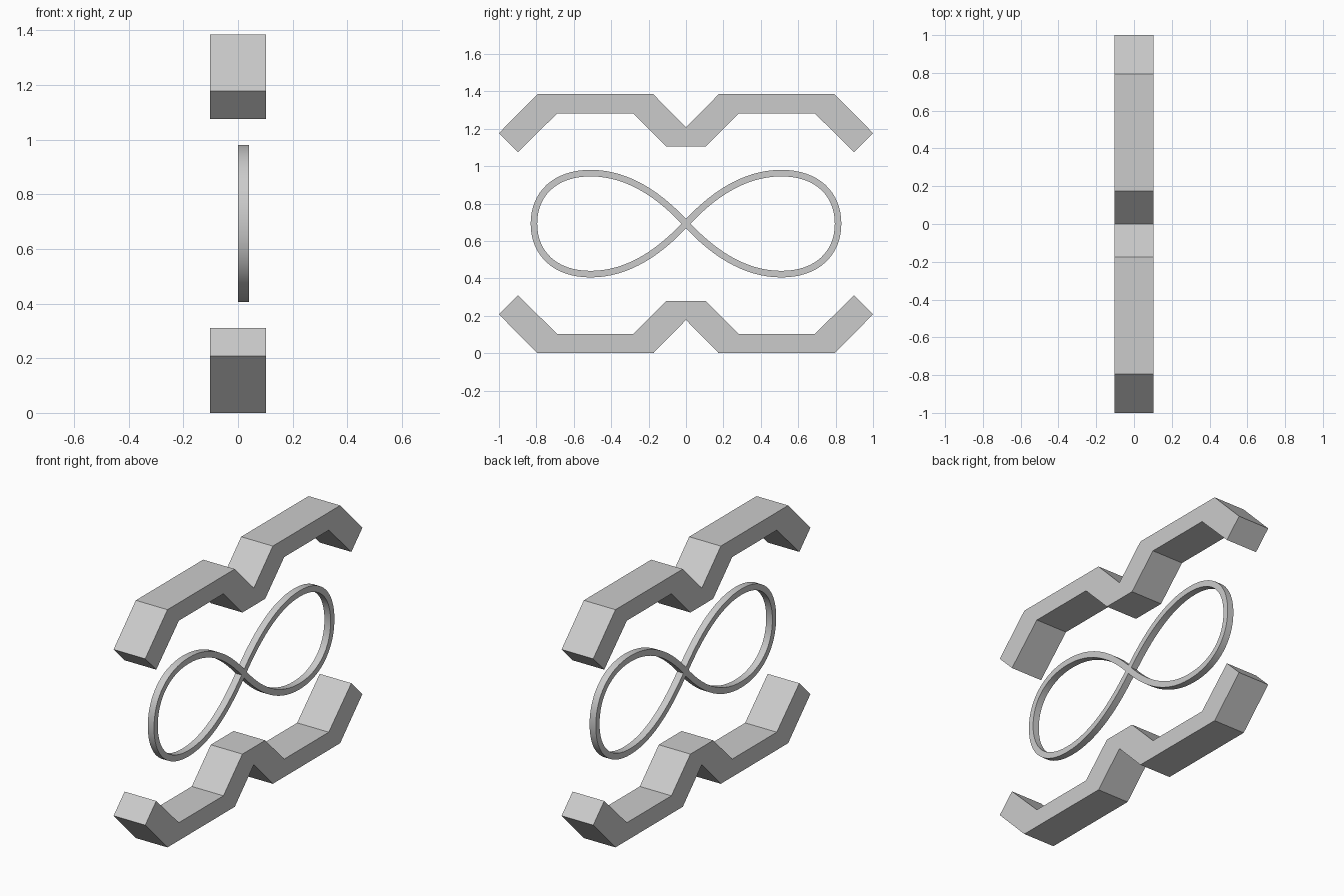
import bpy, bmesh
from mathutils import Vector
from mathutils.geometry import interpolate_bezier

cube = bpy.data.objects.get("Cube")
if cube:
    bpy.data.objects.remove(cube, do_unlink=True)

HEIGHT = 1.385
MIDDLE = 0.693

grey = bpy.data.materials.new("light grey")
grey.use_nodes = True
grey.diffuse_color = (0.6, 0.6, 0.6, 1)
grey.node_tree.nodes["Principled BSDF"].inputs["Base Color"].default_value = (0.6, 0.6, 0.6, 1)


def finish(bm, name):
    bmesh.ops.recalc_face_normals(bm, faces=bm.faces)
    mesh = bpy.data.meshes.new(name)
    bm.to_mesh(mesh)
    bm.free()
    mesh.materials.append(grey)
    obj = bpy.data.objects.new(name, mesh)
    bpy.context.collection.objects.link(obj)
    return obj


def bent_bar(name, upside_down):
    """Extrude the zigzag side profile across x."""
    half = [(0.175, 0), (0.795, 0), (1, 0.208), (0.898, 0.31),
            (0.69, 0.104), (0.28, 0.104), (0.105, 0.28)]
    outline = [(0, 0.178)] + half + [(-y, z) for y, z in reversed(half)]
    bm = bmesh.new()
    verts = [bm.verts.new((-0.102, y, HEIGHT - z if upside_down else z)) for y, z in outline]
    face = bm.faces.new(verts)
    side = bmesh.ops.extrude_face_region(bm, geom=[face])["geom"]
    bmesh.ops.translate(bm, vec=(0.204, 0, 0),
                        verts=[v for v in side if isinstance(v, bmesh.types.BMVert)])
    return finish(bm, name)


def figure_eight(name, thickness=0.035, width=0.04):
    """Sweep a rectangular section along a closed crossing path."""
    def arc(*pts):
        return interpolate_bezier(*[Vector(p) for p in pts], 17)[:-1]
    rise = arc((0, 0), (0.13, 0.14), (0.3, 0.27), (0.51, 0.27))
    turn = arc((0.51, 0.27), (0.7, 0.27), (0.813, 0.16), (0.813, 0))
    top = rise + turn
    end = [Vector((0.813, 0))]
    lower = [Vector((p.x, -p.y)) for p in reversed(top[1:])]
    loop = top + end + lower
    path = loop + [Vector((0, 0))] + [Vector((-p.x, p.y)) for p in loop[1:]]

    bm = bmesh.new()
    rings = []
    for i, p in enumerate(path):
        along = (path[(i + 1) % len(path)] - path[i - 1]).normalized()
        out = Vector((-along.y, along.x)) * thickness / 2
        rings.append([bm.verts.new((x, q.x, MIDDLE + q.y))
                      for x, q in ((0, p - out), (width, p - out),
                                   (width, p + out), (0, p + out))])
    for i, ring in enumerate(rings):
        prev = rings[i - 1]
        for k in range(4):
            bm.faces.new((prev[k - 1], prev[k], ring[k], ring[k - 1]))
    obj = finish(bm, name)
    bpy.ops.object.select_all(action='DESELECT')
    obj.select_set(True)
    bpy.context.view_layer.objects.active = obj
    bpy.ops.object.shade_smooth_by_angle()
    return obj


bent_bar("lower_bar", False)
bent_bar("upper_bar", True)
figure_eight("figure_eight_ring")
